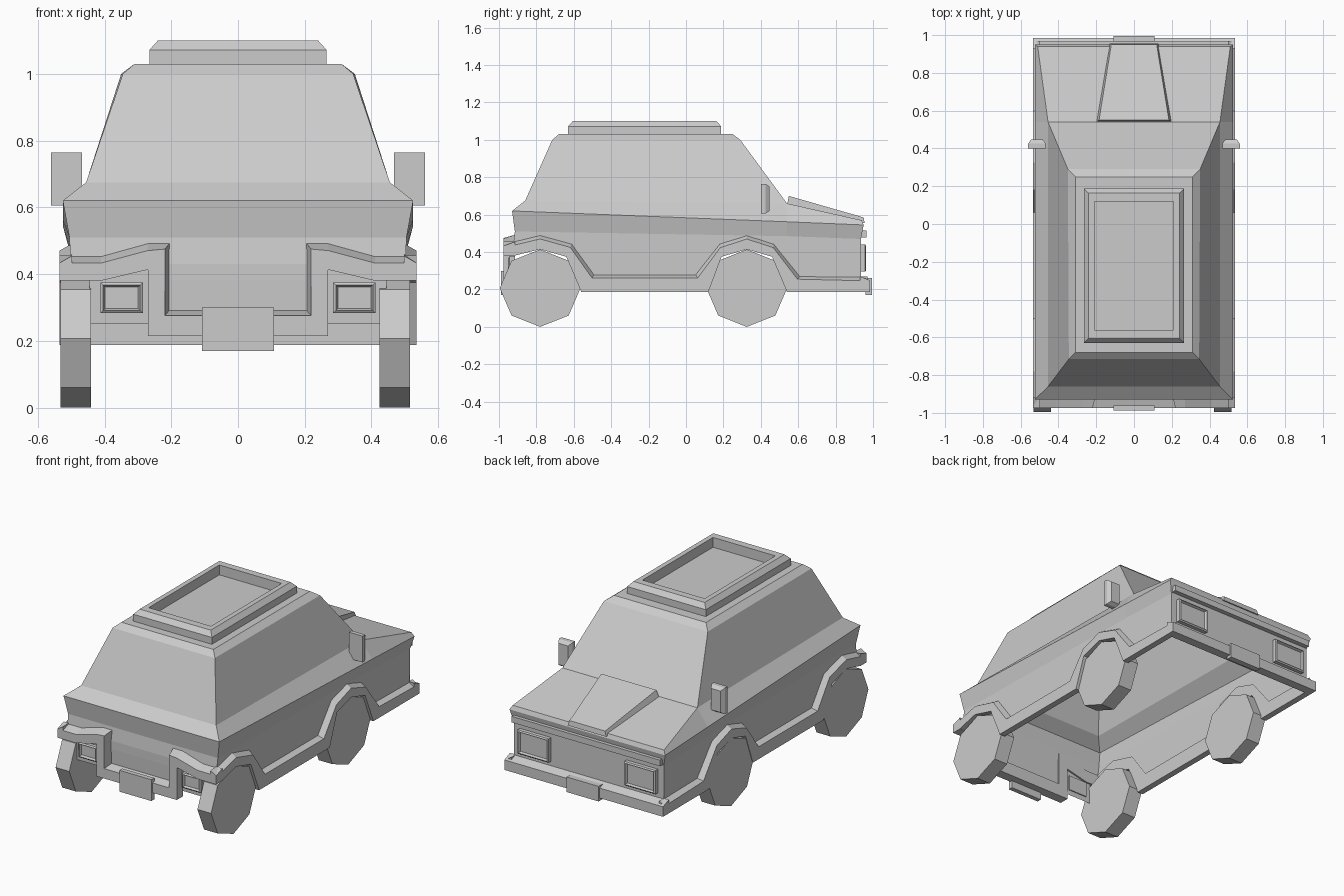
import bpy, bmesh, math
from mathutils import Vector

if "Cube" in bpy.data.objects:
    bpy.data.objects.remove(bpy.data.objects["Cube"])


def make(name, verts, faces):
    me = bpy.data.meshes.new(name)
    me.from_pydata(verts, [], faces)
    bm = bmesh.new()
    bm.from_mesh(me)
    bmesh.ops.remove_doubles(bm, verts=bm.verts, dist=0.0005)
    bmesh.ops.recalc_face_normals(bm, faces=bm.faces)
    bm.to_mesh(me)
    bm.free()
    ob = bpy.data.objects.new(name, me)
    bpy.context.collection.objects.link(ob)
    return ob


def loft(name, rings, caps=True):
    """Join closed rings of equal point count."""
    n = len(rings[0])
    verts = [p for r in rings for p in r]
    faces = [(k*n+i, k*n+(i+1) % n, (k+1)*n+(i+1) % n, (k+1)*n+i)
             for k in range(len(rings)-1) for i in range(n)]
    if caps:
        faces += [tuple(range(n)), tuple(range(len(verts)-n, len(verts)))]
    return make(name, verts, faces)


def rect(x, y0, y1, z):
    return [(-x, y0, z), (x, y0, z), (x, y1, z), (-x, y1, z)]


def band(name, tops, bots, inner, outer, place):
    """Solid strip between two outlines with a chamfered upper outer edge."""
    rings = []
    for t, b in zip(tops, bots):
        t, b = Vector(t), Vector(b)
        c = t + (b - t).normalized() * 0.022
        rings.append([place(*t, inner), place(*c, outer), place(*b, outer), place(*b, inner)])
    return loft(name, rings)


# trim outlines (y, z) along the car side: over arches and sill
trim_top = [(-.975, .455), (-.91, .46), (-.78, .492), (-.61, .445), (-.49, .28), (.05, .28),
            (.18, .445), (.325, .492), (.47, .445), (.61, .272), (.97, .268)]
trim_bot = [(-.975, .38), (-.92, .38), (-.78, .415), (-.64, .375), (-.56, .187), (.12, .187),
            (.19, .375), (.325, .415), (.46, .375), (.54, .187), (.97, .187)]

# body shell, open underneath; lists hold rear, windshield-base and front points of the right side
levels = [
    [(.505, -.915, .51), (.505, .54, .485), (.505, .935, .47)],
    [(.525, -.93, .62), (.525, .54, .562), (.525, .95, .545)],
    [(.455, -.86, .675), (.455, .54, .66), (.51, .94, .57)],
]
verts, faces = [], []


def face(*pts):
    faces.append(tuple(range(len(verts), len(verts)+len(pts))))
    verts.extend(pts)


def flip(p):
    return (-p[0], p[1], p[2])


def both(*pts):
    face(*pts)
    face(*[flip(p) for p in pts])


def across(a, b):
    face(a, b, flip(b), flip(a))


for lo, hi in zip(levels, levels[1:]):
    for i in range(2):
        both(lo[i], lo[i+1], hi[i+1], hi[i])
    across(lo[0], hi[0])
    across(lo[2], hi[2])
R, M, F = levels[-1]
across(M, F)
for r, m in [((.345, -.715, 1.0), (.35, .29, 1.0)), ((.31, -.68, 1.03), (.31, .25, 1.03))]:
    both(R, M, m, r)
    across(R, r)
    across(M, m)
    R, M = r, m
across(R, M)
low = [(.502, y, z-.03) for y, z in trim_top[1:-1]]
both(levels[0][2], levels[0][1], levels[0][0], (.502, -.925, .43), *low, (.502, .935, .23))
across(levels[0][2], (.505, .935, .23))
across(levels[0][0], (.502, -.925, .43))
across((.502, -.925, .43), (.445, -.925, .38))
across((.445, -.925, .38), (.445, -.92, .25))
make("body_shell", verts, faces)

# side trims and wheels
for s, side in ((1, "right"), (-1, "left")):
    band(side + "_side_trim", trim_top, trim_bot, .497, .535,
         lambda u, v, d: (s*d, u, v))
    for y, end in ((-.78, "rear"), (.325, "front")):
        cx = s*.478 - .008
        rings = [[(cx+dx, y+.216*math.sin(k*math.pi/4), .207-.207*math.cos(k*math.pi/4))
                  for k in range(8)] for dx in (-.046, .046)]
        loft(f"{side}_{end}_wheel", rings)
    # mirror
    loft(side + "_mirror", [[(s*x, y, z) for x, z in
         ((.468+i, .605+i), (.56-i, .605+i), (.56-i, .765-i), (.468+i, .765-i))]
        for y, i in ((.40, 0), (.425, 0), (.447, .015))])

# rear bumper: drops in a U shape between the lights
half_t = [(.535, .455), (.41, .455), (.27, .492), (.205, .492), (.205, .292)]
half_b = [(.535, .38), (.41, .38), (.275, .412), (.27, .412), (.27, .215)]
mir = lambda pts: pts + [(-x, z) for x, z in reversed(pts)]
band("rear_bumper", mir(half_t), mir(half_b), -.915, -.975, lambda u, v, d: (u, d, v))

# front bumper and grille lip
band("front_bumper", [(-.535, .27), (.535, .27)], [(-.535, .187), (.535, .187)],
     .93, .985, lambda u, v, d: (u, d, v))
loft("grille_lip", [rect(.5, .925, .965, .478), rect(.5, .925, .965, .515)])

# number plates
loft("rear_plate", [rect(.108, -.988, -.96, .17), rect(.108, -.988, -.96, .30)])
loft("front_plate", [rect(.108, .96, .995, .17), rect(.108, .96, .995, .262)])


# framed lamps with recessed lens
def lamp(name, x0, x1, z0, z1, y, d):
    rings = []
    for i, dy in ((0, 0), (0, d), (.008, d*1.2), (.014, d*.7)):
        rings.append([(x0+i, y+dy, z0+i), (x1-i, y+dy, z0+i),
                      (x1-i, y+dy, z1-i), (x0+i, y+dy, z1-i)])
    loft(name, rings)


for s in (1, -1):
    a, b = sorted((s*.285, s*.412))
    lamp("tail_light", a, b, .283, .375, -.915, -.03)
    a, b = sorted((s*.255, s*.465))
    lamp("headlight", a, b, .295, .44, .93, .028)

# bonnet scoop, a tapering raised panel
loft("bonnet_scoop", [
    [(-.20, .54, .65), (.20, .54, .65), (.13, .955, .555), (-.13, .955, .555)],
    [(-.185, .55, .70), (.185, .55, .70), (.12, .95, .585), (-.12, .95, .585)]])

# roof rack with sunken tray
loft("roof_rack", [rect(.265, -.63, .188, 1.025), rect(.265, -.63, .188, 1.072),
                   rect(.24, -.605, .163, 1.10), rect(.21, -.56, .12, 1.10),
                   rect(.21, -.56, .12, 1.04)])
